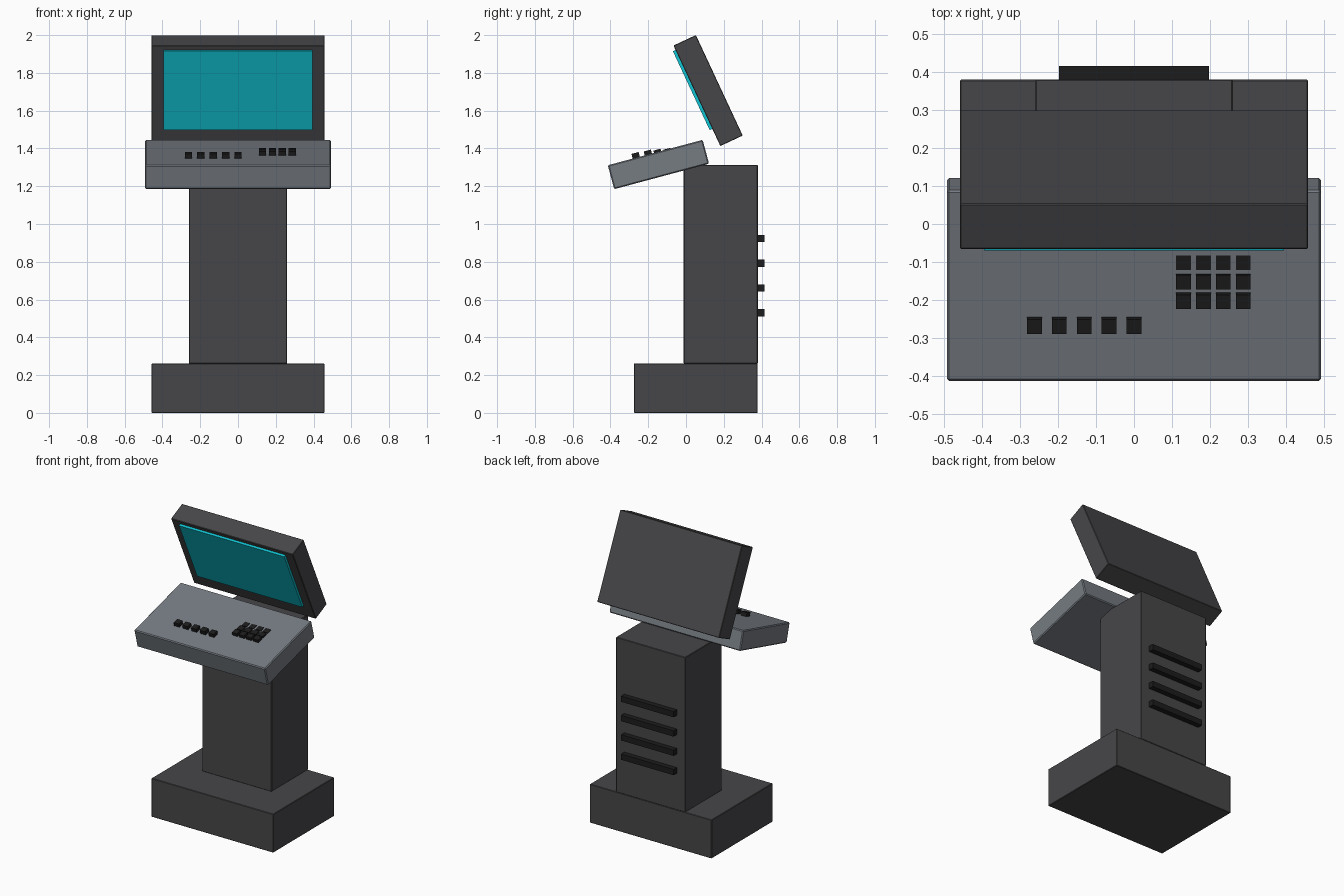
import bpy
from math import radians, tan
from mathutils import Matrix, Vector

if "Cube" in bpy.data.objects:
    bpy.data.objects.remove(bpy.data.objects["Cube"])


def material(name, rgb):
    m = bpy.data.materials.new(name)
    m.use_nodes = True
    m.diffuse_color = (*rgb, 1)
    m.node_tree.nodes["Principled BSDF"].inputs["Base Color"].default_value = (*rgb, 1)
    return m


charcoal = material("charcoal casing", (0.062, 0.061, 0.066))
grey = material("grey panel", (0.18, 0.2, 0.225))
black = material("black plastic", (0.012, 0.012, 0.012))
teal = material("teal glass", (0.005, 0.55, 0.65))


def box(name, size, loc, mat, tilt=0, bevel=0):
    """Box of the given size, tilted about x, with an optional thin chamfer."""
    bpy.ops.mesh.primitive_cube_add(size=1, location=loc, rotation=(radians(tilt), 0, 0))
    ob = bpy.context.object
    ob.name = name
    ob.scale = size
    bpy.ops.object.transform_apply(location=False, rotation=False, scale=True)
    ob.data.materials.append(mat)
    if bevel:
        mod = ob.modifiers.new("chamfer", 'BEVEL')
        mod.width = bevel
        mod.segments = 1
    return ob


# Pedestal
box("base", (0.915, 0.655, 0.262), (0, 0.052, 0.131), charcoal, bevel=0.003)
box("column", (0.52, 0.392, 1.052), (0, 0.184, 0.787), charcoal, bevel=0.003)

# Cooling slats on the back of the column
for i in range(4):
    box(f"vent_slat_{i + 1}", (0.394, 0.045, 0.039), (0, 0.3925, 0.53 + 0.131 * i), black)

# Sloped control panel
PANEL_TILT = 15
box("control_panel", (0.984, 0.52, 0.131), (0, -0.146, 1.315), grey, PANEL_TILT, bevel=0.006)


def key(name, x, y, top):
    offset = Matrix.Rotation(radians(PANEL_TILT), 3, 'X') @ Vector((0, 0, -0.016))
    box(name, (0.039, 0.039, 0.032), Vector((x, y, top)) + offset, black, PANEL_TILT)


# Row of function buttons
for i in range(5):
    key(f"function_button_{i + 1}", -0.262 + 0.0655 * i, -0.27, 1.376)

# Keypad, sinking into the panel towards the back
for row in range(3):
    for col in range(4):
        key(f"keypad_key_{row + 1}_{col + 1}", 0.13 + 0.0525 * col,
            -0.205 + 0.0515 * row, 1.389 + 0.0045 * row)

# Monitor and its glass, leaning forward over the panel
MONITOR_TILT = 25
centre = Vector((0, 0.117, 1.7065))
lean = Matrix.Rotation(radians(MONITOR_TILT), 3, 'X')
box("monitor_housing", (0.915, 0.131, 0.587), centre, charcoal, MONITOR_TILT, bevel=0.003)
box("monitor_glass", (0.79, 0.03, 0.461), centre + lean @ Vector((0, -0.066, 0.037)),
    teal, MONITOR_TILT)
